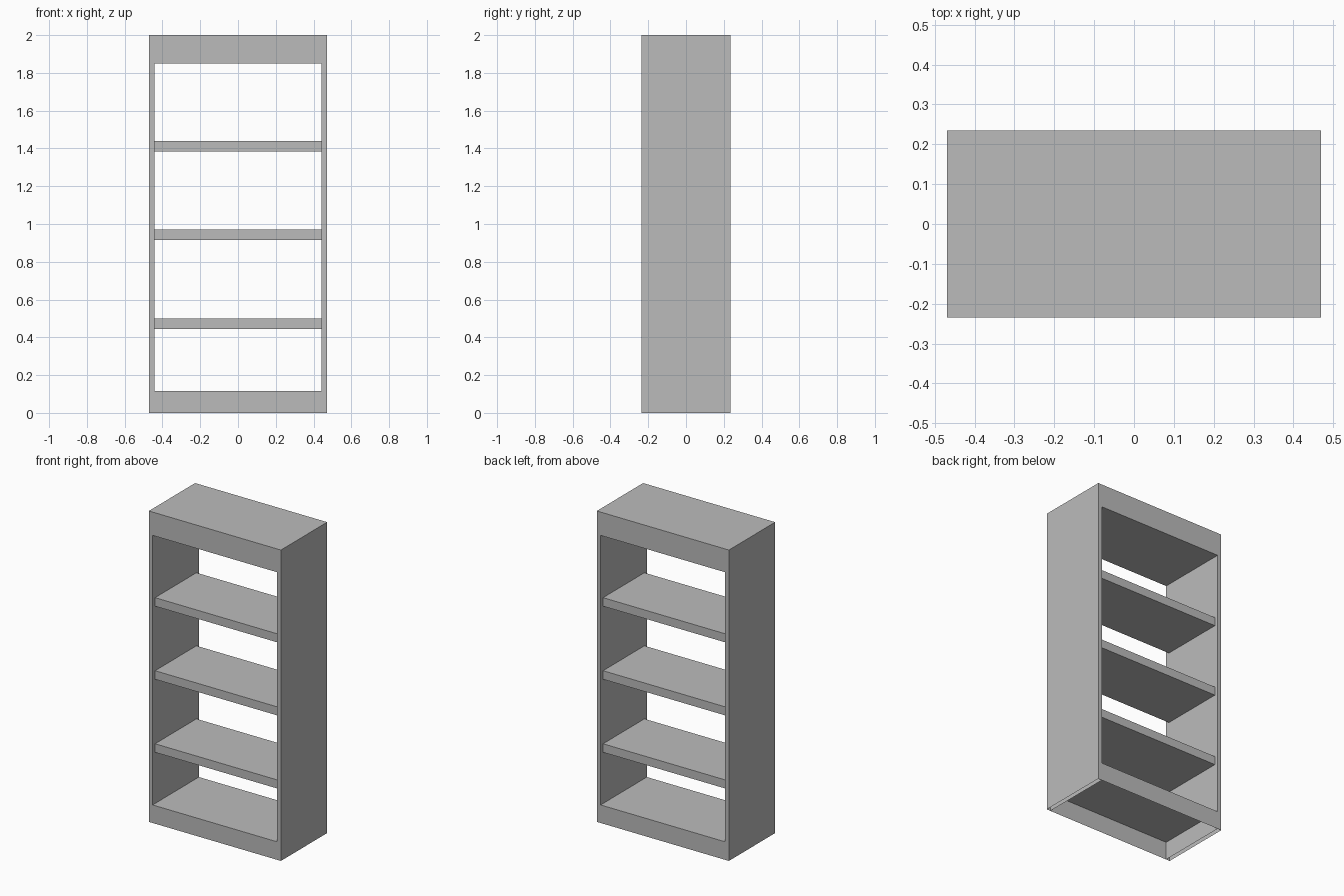
import bpy
import bmesh
from mathutils import Vector

if "Cube" in bpy.data.objects:
    bpy.data.objects.remove(bpy.data.objects["Cube"], do_unlink=True)

# Overall sizes
HALF_W, HALF_D, HEIGHT = 0.47, 0.235, 2.0
INNER_W = 0.443          # half width of the opening
FLOOR_Z, HEADER_Z = 0.116, 1.85
SHELF_T, SHELF_INSET = 0.055, 0.025

grey = bpy.data.materials.new("plain_grey")
grey.use_nodes = True
grey.diffuse_color = (0.5, 0.5, 0.5, 1)
grey.node_tree.nodes["Principled BSDF"].inputs["Base Color"].default_value = (0.5, 0.5, 0.5, 1)


def finish(name, bm):
    mesh = bpy.data.meshes.new(name)
    bm.to_mesh(mesh)
    bm.free()
    mesh.materials.append(grey)
    obj = bpy.data.objects.new(name, mesh)
    bpy.context.collection.objects.link(obj)
    return obj


def box(name, lo, hi):
    bm = bmesh.new()
    bmesh.ops.create_cube(bm, size=1)
    lo, hi = Vector(lo), Vector(hi)
    bmesh.ops.scale(bm, vec=hi - lo, verts=bm.verts)
    bmesh.ops.translate(bm, vec=(lo + hi) / 2, verts=bm.verts)
    return finish(name, bm)


# Cabinet frame: a ring of front faces pulled through the depth, open underneath
bm = bmesh.new()
xs = (-HALF_W, -INNER_W, INNER_W, HALF_W)
zs = (0, FLOOR_Z, HEADER_Z, HEIGHT)
grid = [[bm.verts.new((x, -HALF_D, z)) for x in xs] for z in zs]
for r in range(3):
    for c in range(3):
        if (r, c) != (1, 1):
            bm.faces.new((grid[r][c], grid[r][c + 1], grid[r + 1][c + 1], grid[r + 1][c]))
front = list(bm.faces)
result = bmesh.ops.extrude_face_region(bm, geom=front, use_keep_orig=True)
moved = [v for v in result["geom"] if isinstance(v, bmesh.types.BMVert)]
bmesh.ops.translate(bm, vec=(0, 2 * HALF_D, 0), verts=moved)
bmesh.ops.recalc_face_normals(bm, faces=bm.faces)
underside = [f for f in bm.faces if all(v.co.z < 0.001 for v in f.verts)]
bmesh.ops.delete(bm, geom=underside, context='FACES_ONLY')
finish("cabinet_frame", bm)

# Inner side walls of the hollow base
for side, x in (("left", INNER_W), ("right", -INNER_W)):
    bm = bmesh.new()
    corners = ((-HALF_D, 0), (HALF_D, 0), (HALF_D, FLOOR_Z), (-HALF_D, FLOOR_Z))
    face = bm.faces.new([bm.verts.new((x, y, z)) for y, z in corners])
    if x > 0:
        face.normal_flip()
    finish(side + "_base_wall", bm)

# Three shelves, set slightly back from both open sides
for name, z in (("lower", 0.445), ("middle", 0.915), ("upper", 1.385)):
    y = HALF_D - SHELF_INSET
    box(name + "_shelf", (-INNER_W, -y, z), (INNER_W, y, z + SHELF_T))
